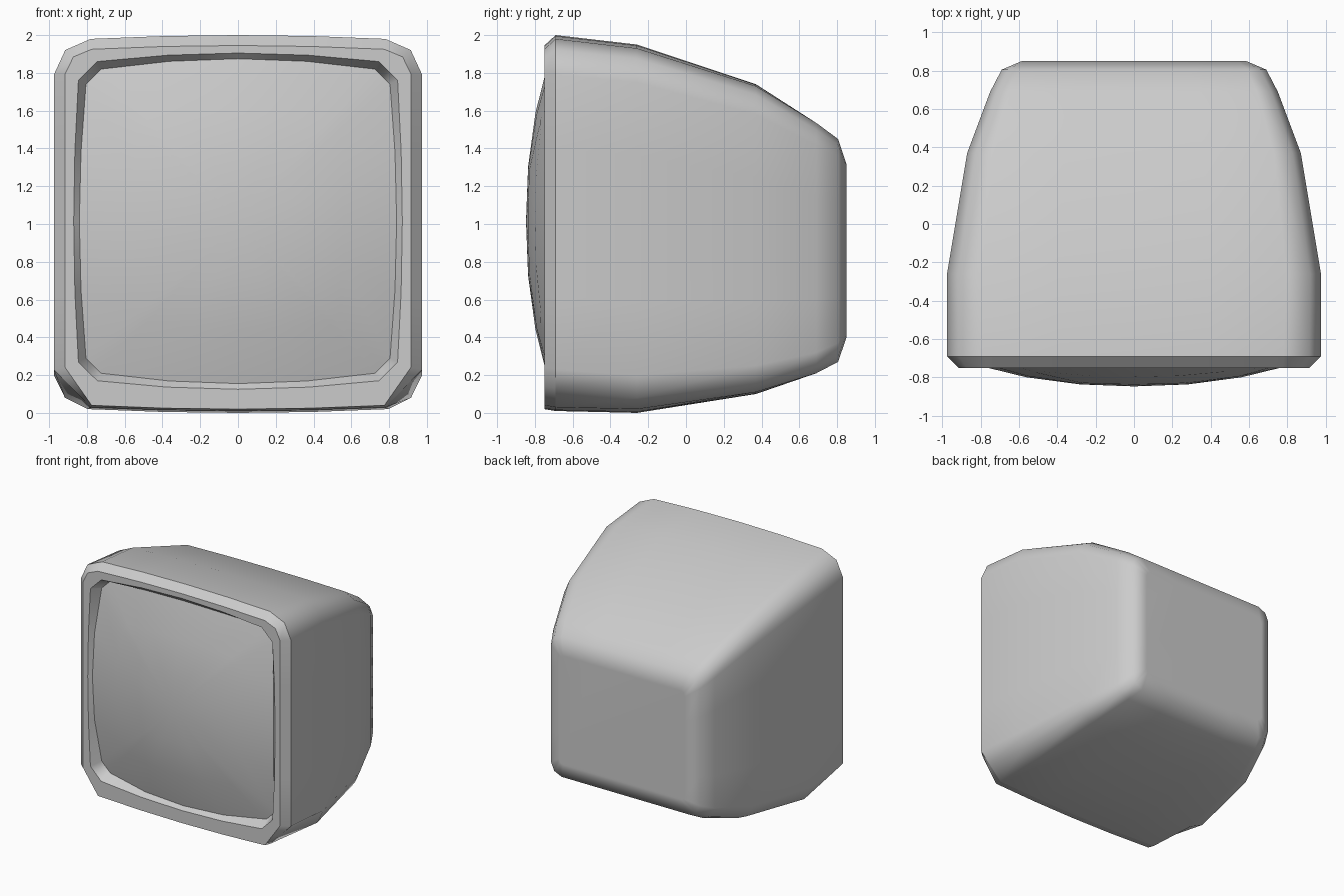
import bpy, bmesh

if "Cube" in bpy.data.objects:
    bpy.data.objects.remove(bpy.data.objects["Cube"])

SEG = 4  # segments per straight side


def ring(hw, zb, zt, cx, cb, ct, bow_x=0.0, bow_z=0.0, fb=0.31, ft=0.31):
    """Rounded rectangle in x,z: half width, bottom, top, corner sizes, side bulges.
    fb / ft place the corner midpoints (0.5 = straight chamfer)."""
    w, b, t = hw - bow_x, zb + bow_z, zt - bow_z   # corner box
    pts = []
    steps = [2 * i / SEG - 1 for i in range(SEG + 1)]
    for s in steps:                                 # bottom
        pts.append((s * (w - cx), b - bow_z * (1 - s * s)))
    pts.append((w - fb * cx, b + fb * cb))
    zc, zh = (b + cb + t - ct) / 2, (t - ct - b - cb) / 2
    for s in steps:                                 # right side
        pts.append((w + bow_x * (1 - s * s), zc + s * zh))
    pts.append((w - ft * cx, t - ft * ct))
    for s in steps:                                 # top
        pts.append((-s * (w - cx), t + bow_z * (1 - s * s)))
    pts.append((-w + ft * cx, t - ft * ct))
    for s in steps:                                 # left side
        pts.append((-w - bow_x * (1 - s * s), zc - s * zh))
    pts.append((-w + fb * cx, b + fb * cb))
    return pts


def loft(name, rings, sharp=(), cap=None):
    bm = bmesh.new()
    loops = [[bm.verts.new(p) for p in r] for r in rings]
    n = len(loops[0])
    for a, b in zip(loops, loops[1:]):
        for i in range(n):
            j = (i + 1) % n
            bm.faces.new((a[i], a[j], b[j], b[i]))
    if cap == "flat":
        bm.faces.new(loops[-1])
    elif cap:
        c = bm.verts.new(cap)
        for i in range(n):
            bm.faces.new((loops[-1][i], loops[-1][(i + 1) % n], c))
    for k in sharp:
        for i in range(n):
            bm.edges.get((loops[k][i], loops[k][(i + 1) % n])).smooth = False
    bmesh.ops.recalc_face_normals(bm, faces=bm.faces[:])
    # the front-most or back-most face tells whether the shell is inside out
    bm.normal_update()
    bm.faces.ensure_lookup_table()
    last = bm.faces[-1]
    if last.normal.y * last.calc_center_median().y < 0:
        bmesh.ops.reverse_faces(bm, faces=bm.faces[:])
    for f in bm.faces:
        f.smooth = True
    me = bpy.data.meshes.new(name)
    bm.to_mesh(me)
    bm.free()
    ob = bpy.data.objects.new(name, me)
    bpy.context.collection.objects.link(ob)
    return ob


ZC = 1.015  # screen centre height


def bulge(x, z):
    """Depth of the curved screen glass."""
    return -0.847 + 0.17 * (abs(x) ** 2.2 + abs(z - ZC) ** 2.2)


# Screen glass: concentric rings on a gentle dome
edge = ring(0.84, 0.155, 1.875, 0.08, 0.08, 0.08, 0.035, 0.055, 0.5, 0.5)
glass = []
for s in (1, 2 / 3, 1 / 3):
    pts = [(x * s, ZC + (z - ZC) * s) for x, z in edge]
    glass.append([(x, bulge(x, z), z) for x, z in pts])
loft("screen", glass, cap=(0, -0.847, ZC))

# Housing: recess, front bezel, chamfered rim, then the tapering shell
opening = ring(0.87, 0.125, 1.905, 0.10, 0.10, 0.10, 0.025, 0.045, 0.5, 0.5)
sections = [
    (-0.75, ring(0.915, 0.02, 1.945, 0.14, 0.20, 0.13, 0, 0.02, 0.5, 0.31)),
    (-0.69, ring(0.975, 0.01, 2.00, 0.195, 0.20, 0.19, 0, 0.02, 0.5, 0.31)),
    (-0.26, ring(0.975, 0.00, 1.95, 0.18, 0.18, 0.18, 0, 0.02, 0.33, 0.31)),
    (0.37, ring(0.87, 0.10, 1.74, 0.14, 0.14, 0.15, 0, 0.01)),
    (0.69, ring(0.75, 0.21, 1.535, 0.11, 0.11, 0.12)),
    (0.805, ring(0.69, 0.27, 1.45, 0.10, 0.10, 0.10)),
    (0.85, ring(0.585, 0.40, 1.315, 0.04, 0.04, 0.04)),
]
shell = [glass[0], [(x, -0.75, z) for x, z in opening]]
shell += [[(x, y, z) for x, z in r] for y, r in sections]
housing = loft("housing", shell, sharp=(1, 2, 3), cap="flat")
wn = housing.modifiers.new("soft_shading", 'WEIGHTED_NORMAL')
wn.keep_sharp = True
